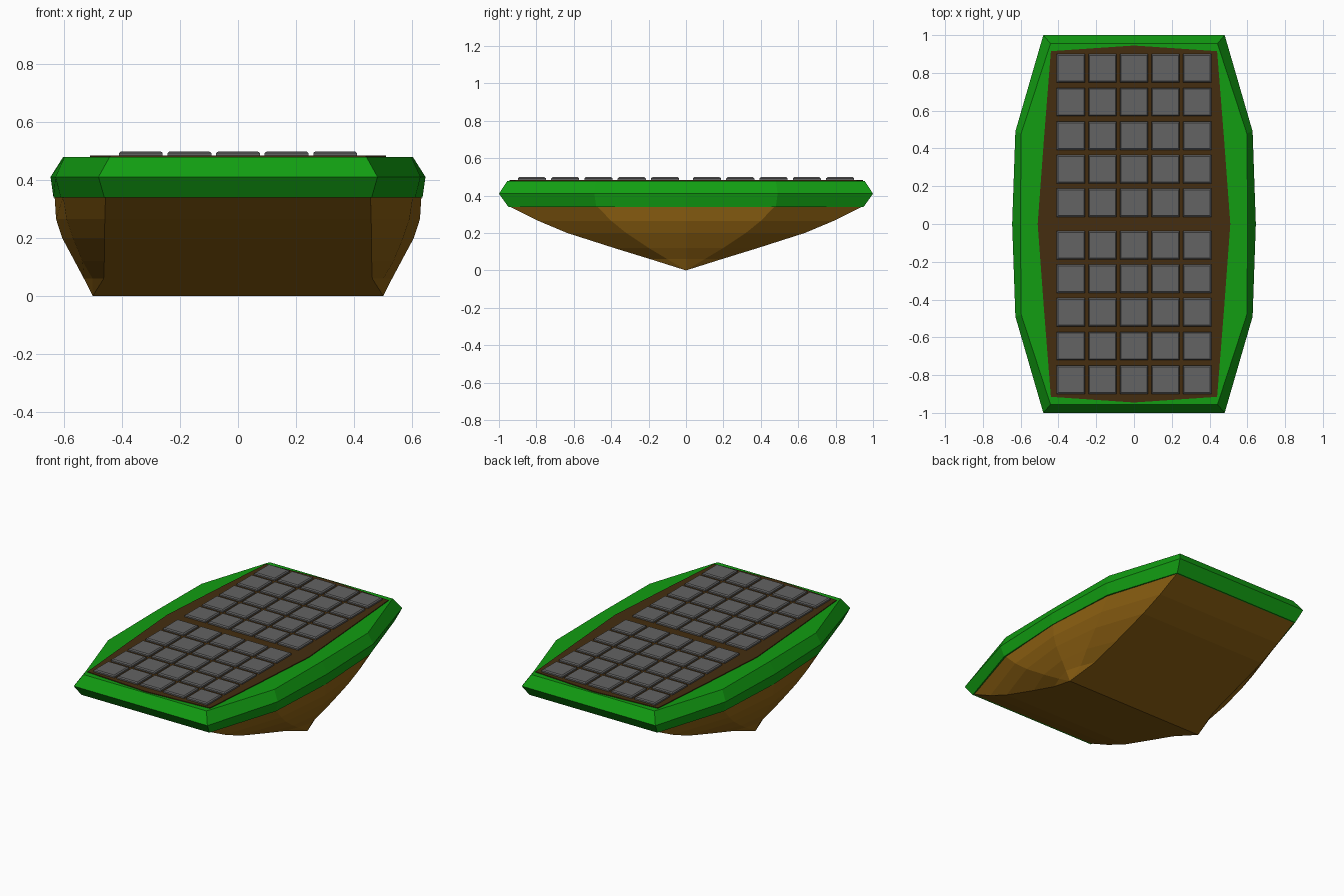
import bpy
import bmesh

if "Cube" in bpy.data.objects:
    bpy.data.objects.remove(bpy.data.objects["Cube"], do_unlink=True)


def material(name, rgb):
    mat = bpy.data.materials.new(name)
    mat.use_nodes = True
    mat.diffuse_color = (*rgb, 1)
    mat.node_tree.nodes["Principled BSDF"].inputs["Base Color"].default_value = (*rgb, 1)
    return mat


GRASS = material("grass green", (0.006, 0.34, 0.006))
EARTH = material("earth brown", (0.27, 0.12, 0.006))
SOIL = material("dark soil", (0.058, 0.027, 0.005))
STONE = material("paving grey", (0.125, 0.125, 0.125))


def mirrored_loop(corner, shoulder, side, end):
    """Closed outline, mirrored in x and y from one quarter."""
    (cx, cy), (sx, sy) = corner, shoulder
    right = [(cx, -cy), (sx, -sy), (side, 0), (sx, sy), (cx, cy)]
    left = [(-x, -y) for x, y in right]
    return right + [(0, end)] + left + [(0, -end)]


def loft(name, levels, mat):
    """Skin stacked outlines (z, corner, shoulder, side, end) and cap both ends."""
    bm = bmesh.new()
    rings = [[bm.verts.new((x, y, z)) for x, y in mirrored_loop(*outline)]
             for z, *outline in levels]
    for low, high in zip(rings, rings[1:]):
        for i in range(len(low)):
            j = (i + 1) % len(low)
            bm.faces.new((low[i], low[j], high[j], high[i]))
    bm.faces.new(rings[-1])
    if levels[0][-1] > 0:
        bm.faces.new(rings[0][::-1])
    bmesh.ops.remove_doubles(bm, verts=bm.verts, dist=0.0005)
    bmesh.ops.recalc_face_normals(bm, faces=bm.faces)
    return finish(name, bm, mat)


def finish(name, bm, mat):
    mesh = bpy.data.meshes.new(name)
    bm.to_mesh(mesh)
    bm.free()
    mesh.materials.append(mat)
    obj = bpy.data.objects.new(name, mesh)
    bpy.context.collection.objects.link(obj)
    return obj


# Earth underside narrowing to a keel that runs across x
loft("earth_hull", [
    (0.0, (0.5, 0), (0.5, 0), 0.5, 0),
    (0.06, (0.462, 0.19), (0.5, 0.1), 0.53, 0.19),
    (0.12, (0.46, 0.385), (0.535, 0.2), 0.562, 0.385),
    (0.2, (0.46, 0.635), (0.568, 0.32), 0.605, 0.635),
    (0.265, (0.458, 0.79), (0.59, 0.4), 0.626, 0.79),
    (0.342, (0.456, 0.945), (0.602, 0.475), 0.631, 0.945),
], EARTH)

# Bevelled grass rim
loft("grass_rim", [
    (0.34, (0.46, 0.95), (0.61, 0.48), 0.635, 0.95),
    (0.41, (0.48, 1.0), (0.628, 0.49), 0.645, 1.0),
    (0.478, (0.442, 0.955), (0.597, 0.48), 0.602, 0.955),
], GRASS)

# Thin soil bed, pointed at the middle of each edge
loft("soil_bed", [
    (0.474, (0.44, 0.915), (0.476, 0.46), 0.51, 0.945),
    (0.483, (0.44, 0.915), (0.476, 0.46), 0.51, 0.945),
], SOIL)

# Paving slabs: two blocks of five by five, chamfered on top
bm = bmesh.new()
for side in (-1, 1):
    for row in range(5):
        for col in range(-2, 3):
            cx, cy = col * 0.167, side * (0.112 + row * 0.178)
            rings = [[bm.verts.new((cx + sx * h, cy + sy * h, z))
                      for sx, sy in ((-1, -1), (1, -1), (1, 1), (-1, 1))]
                     for h, z in ((0.075, 0.48), (0.075, 0.492), (0.068, 0.498))]
            for low, high in zip(rings, rings[1:]):
                for i in range(4):
                    j = (i + 1) % 4
                    bm.faces.new((low[i], low[j], high[j], high[i]))
            bm.faces.new(rings[-1])
            bm.faces.new(rings[0][::-1])
finish("paving_slabs", bm, STONE)
